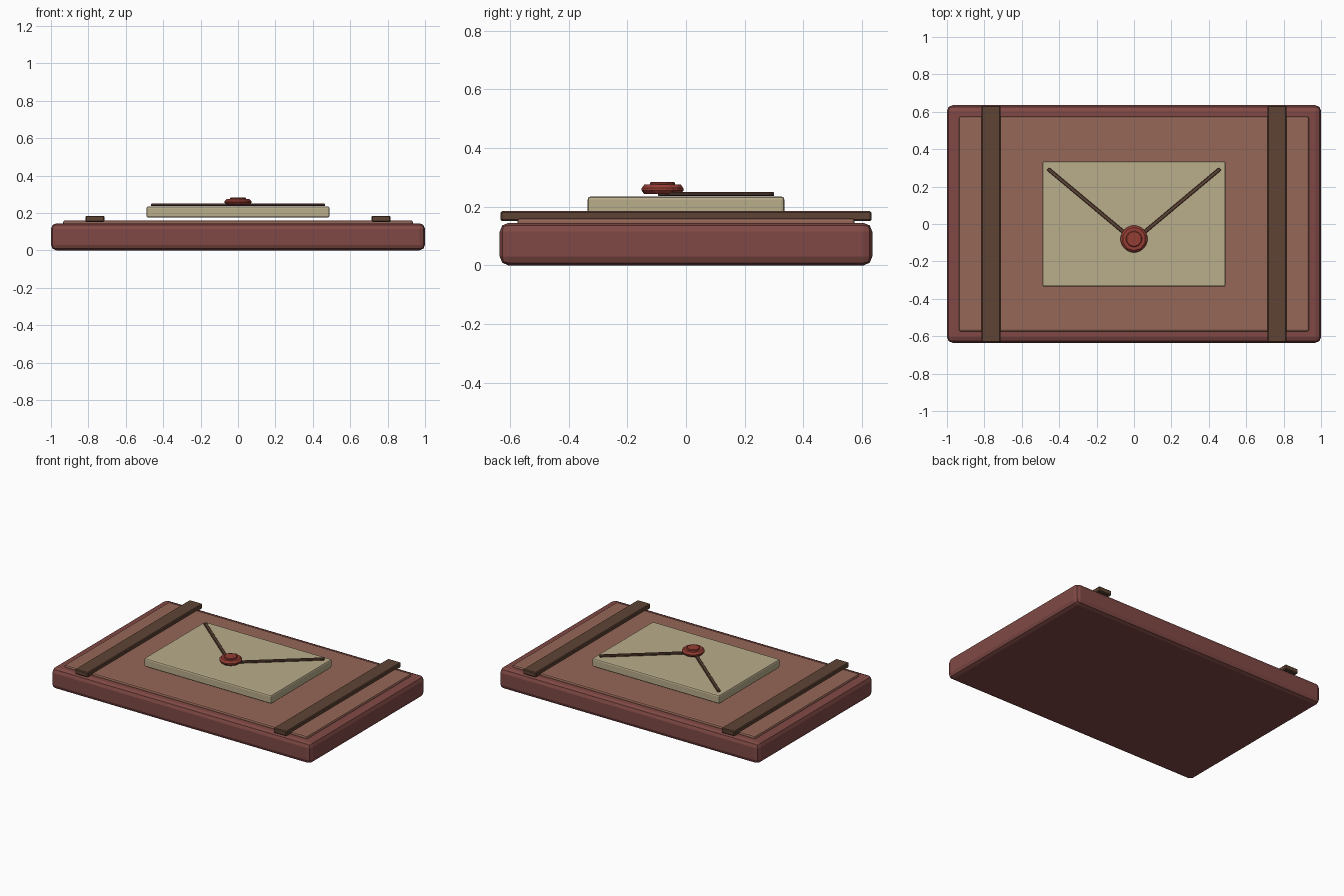
import bpy
import bmesh
import math
from mathutils import Vector

default = bpy.data.objects.get("Cube")
if default:
    bpy.data.objects.remove(default, do_unlink=True)


def material(name, srgb):
    mat = bpy.data.materials.new(name)
    mat.use_nodes = True
    color = [(c / 255 / 12.92) if c < 11 else ((c / 255 + 0.055) / 1.055) ** 2.4 for c in srgb] + [1]
    mat.diffuse_color = color
    mat.node_tree.nodes["Principled BSDF"].inputs["Base Color"].default_value = color
    return mat


burgundy = material("burgundy leather", (128, 73, 69))
tan = material("tan leather", (149, 103, 87))
brown = material("dark brown leather", (95, 68, 53))
parchment = material("parchment", (186, 173, 139))
wax = material("red wax", (150, 62, 52))


def finish(bm, name, mat, bevel=0, segments=1):
    mesh = bpy.data.meshes.new(name)
    bm.to_mesh(mesh)
    bm.free()
    mesh.materials.append(mat)
    obj = bpy.data.objects.new(name, mesh)
    bpy.context.collection.objects.link(obj)
    if bevel:
        mod = obj.modifiers.new("bevel", "BEVEL")
        mod.width, mod.segments = bevel, segments
    return obj


def box(name, mat, size, center, bevel=0, segments=1):
    bm = bmesh.new()
    bmesh.ops.create_cube(bm, size=1)
    bmesh.ops.scale(bm, vec=size, verts=bm.verts)
    obj = finish(bm, name, mat, bevel, segments)
    obj.location = center
    return obj


def disc(name, mat, radius, bottom, top, y, bevel, sides=10):
    bm = bmesh.new()
    bmesh.ops.create_cone(bm, cap_ends=True, segments=sides, radius1=radius,
                          radius2=radius, depth=top - bottom)
    obj = finish(bm, name, mat, bevel)
    obj.location = (0, y, (bottom + top) / 2)
    return obj


# Case body and its raised top panel
box("case_body", burgundy, (2, 1.27, 0.145), (0, 0, 0.0725), 0.03, 2)
box("top_panel", tan, (1.87, 1.15, 0.03), (0, 0, 0.146), 0.01, 2)

# Straps across the lid
for side, label in ((-1, "right"), (1, "left")):
    box(label + "_strap", brown, (0.1, 1.264, 0.034), (side * 0.765, 0, 0.168), 0.005)

# Envelope with its flap creases
box("envelope", parchment, (0.98, 0.67, 0.06), (0, 0, 0.205), 0.01, 2)
for side, label in ((-1, "right"), (1, "left")):
    start, end = Vector((0, -0.09)), Vector((side * 0.46, 0.295))
    run, mid = end - start, (start + end) / 2
    crease = box(label + "_flap_crease", brown, (run.length, 0.02, 0.014), (*mid, 0.243), 0.003)
    crease.rotation_euler.z = math.atan2(run.y, run.x)

# Wax seal with a raised button
disc("wax_seal", wax, 0.075, 0.243, 0.275, -0.08, 0.012)
disc("seal_button", wax, 0.044, 0.265, 0.284, -0.08, 0.004)
